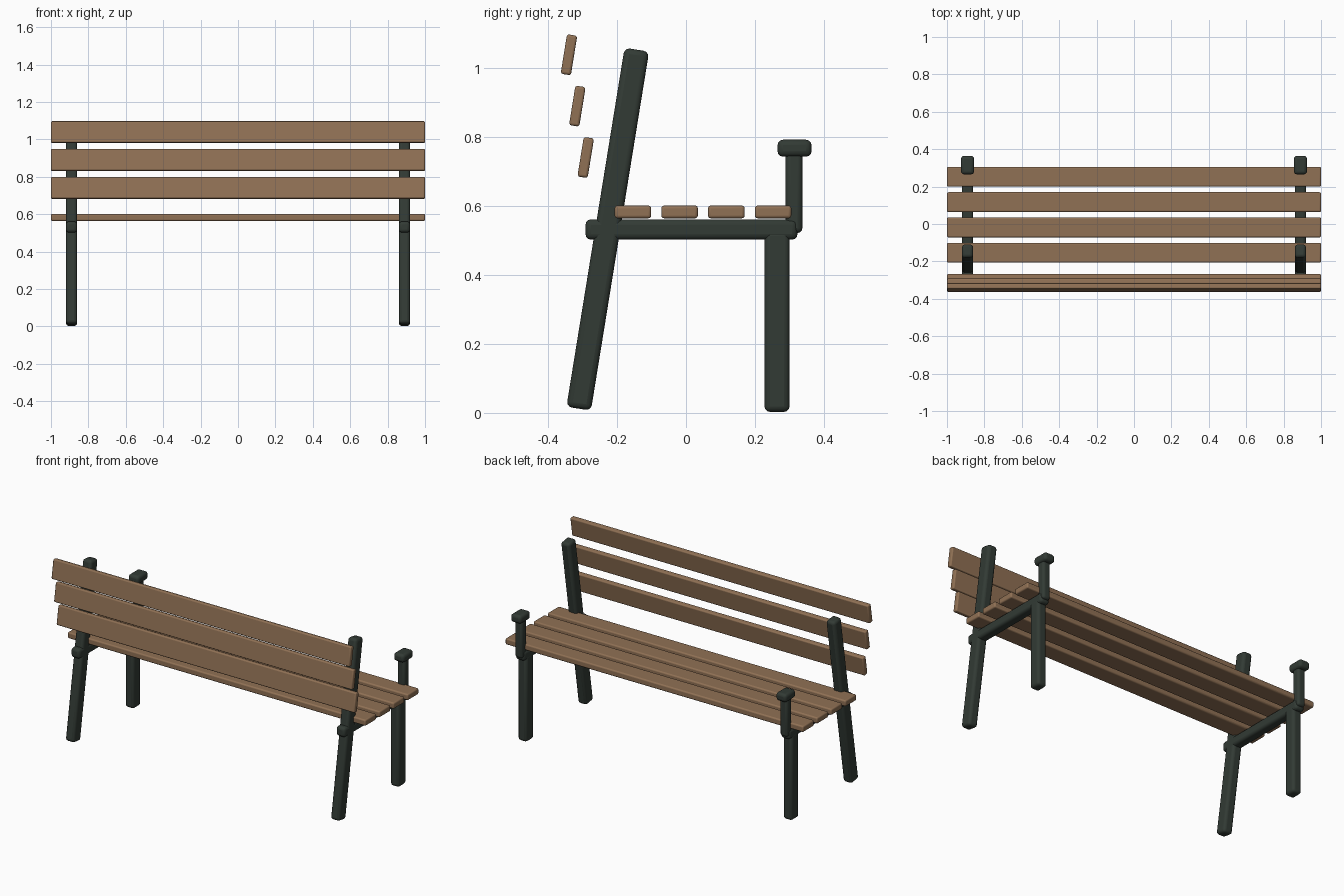
import bpy
from math import radians

cube = bpy.data.objects.get("Cube")
if cube:
    bpy.data.objects.remove(cube, do_unlink=True)


def material(name, rgb):
    mat = bpy.data.materials.new(name)
    mat.use_nodes = True
    mat.diffuse_color = (*rgb, 1)
    mat.node_tree.nodes["Principled BSDF"].inputs["Base Color"].default_value = (*rgb, 1)
    return mat


WOOD = material("brown_wood", (0.28, 0.165, 0.09))
IRON = material("dark_green_iron", (0.032, 0.043, 0.035))
LEAN = -radians(9.2)      # backrest posts and slats share this slope


def bar(name, centre, size, mat, bevel, tilt=0):
    """Rounded box, tilted about the x axis."""
    bpy.ops.mesh.primitive_cube_add(size=1, location=centre)
    obj = bpy.context.object
    obj.name = name
    obj.scale = size
    bpy.ops.object.transform_apply(location=False, rotation=False, scale=True)
    obj.rotation_euler.x = tilt
    obj.data.materials.append(mat)
    mod = obj.modifiers.new("Rounded edges", "BEVEL")
    mod.width = bevel
    mod.segments = 3
    bpy.ops.object.shade_smooth_by_angle(angle=radians(35))
    return obj


# End frames
for side, x in (("left", 0.89), ("right", -0.89)):
    bar(side + "_back_post", (x, -0.227, 0.533), (0.06, 0.072, 1.055), IRON, 0.016, LEAN)
    bar(side + "_front_leg", (x, 0.264, 0.266), (0.06, 0.073, 0.526), IRON, 0.016)
    bar(side + "_seat_rail", (x, 0.016, 0.532), (0.06, 0.615, 0.059), IRON, 0.016)
    bar(side + "_arm_post", (x, 0.313, 0.642), (0.05, 0.049, 0.24), IRON, 0.014)
    bar(side + "_arm_cap", (x, 0.315, 0.768), (0.07, 0.099, 0.049), IRON, 0.016)

# Seat slats
for i in range(4):
    bar(f"seat_slat_{i + 1}", (0, -0.154 + i * 0.1355, 0.583), (2, 0.106, 0.037), WOOD, 0.008)

# Backrest slats
for i in range(3):
    bar(f"back_slat_{i + 1}", (0, -0.291 - i * 0.0243, 0.741 + i * 0.149),
        (2, 0.03, 0.116), WOOD, 0.007, LEAN)
